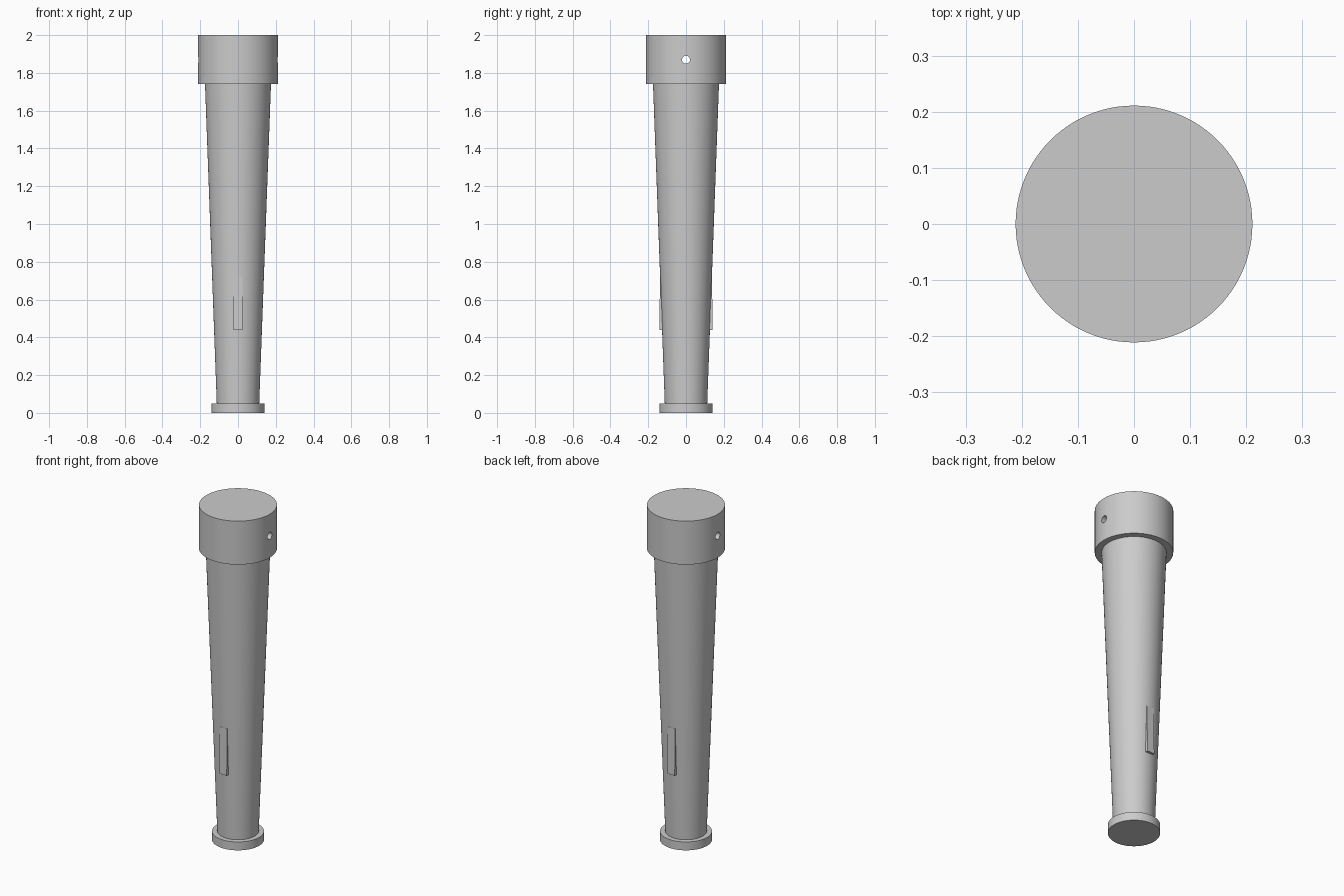
import bpy
import bmesh
from math import pi, radians

if "Cube" in bpy.data.objects:
    bpy.data.objects.remove(bpy.data.objects["Cube"], do_unlink=True)

grey = bpy.data.materials.new("light_grey")
grey.use_nodes = True
colour = (0.6, 0.6, 0.6, 1)
grey.diffuse_color = colour
grey.node_tree.nodes["Principled BSDF"].inputs["Base Color"].default_value = colour


def smooth(ob):
    bpy.ops.object.select_all(action="DESELECT")
    ob.select_set(True)
    bpy.context.view_layer.objects.active = ob
    bpy.ops.object.shade_smooth_by_angle(angle=radians(30))


def round_part(name, r_low, r_high, z_low, z_high, sides=96):
    bpy.ops.mesh.primitive_cone_add(
        vertices=sides, radius1=r_low, radius2=r_high,
        depth=z_high - z_low, location=(0, 0, (z_low + z_high) / 2))
    ob = bpy.context.object
    ob.name = name
    ob.data.materials.append(grey)
    return ob


# Tapered shaft and the foot flange
smooth(round_part("shaft", 0.112, 0.175, 0.04, 1.75))
smooth(round_part("foot_flange", 0.141, 0.141, 0, 0.05))

# Head with a cross hole drilled through from side to side
head = round_part("head", 0.211, 0.211, 1.74, 2.0)
bpy.ops.mesh.primitive_cylinder_add(
    vertices=32, radius=0.021, depth=0.6,
    location=(0, 0, 1.87), rotation=(0, pi / 2, 0))
drill = bpy.context.object
drill.name = "hole_cutter"
drill.hide_render = True
drill.data.materials.append(grey)
cut = head.modifiers.new("cross_hole", "BOOLEAN")
cut.operation = "DIFFERENCE"
cut.solver = "EXACT"
cut.object = drill
bpy.context.view_layer.objects.active = head
bpy.ops.object.modifier_apply(modifier=cut.name)
bpy.data.objects.remove(drill, do_unlink=True)
smooth(head)


# Narrow keys on the front and back, running out into the shaft at the top
def key(name, side):
    bm = bmesh.new()
    bmesh.ops.create_cube(bm, size=1)
    for v in bm.verts:
        top, outer = v.co.z > 0, v.co.y > 0
        v.co.x *= 0.048
        v.co.z = 0.72 if top else 0.44
        v.co.y = side * ((0.1375 if top else 0.141) if outer else 0.09)
    bmesh.ops.recalc_face_normals(bm, faces=bm.faces)
    mesh = bpy.data.meshes.new(name)
    bm.to_mesh(mesh)
    bm.free()
    mesh.materials.append(grey)
    bpy.context.collection.objects.link(bpy.data.objects.new(name, mesh))


key("front_key", -1)
key("back_key", 1)
